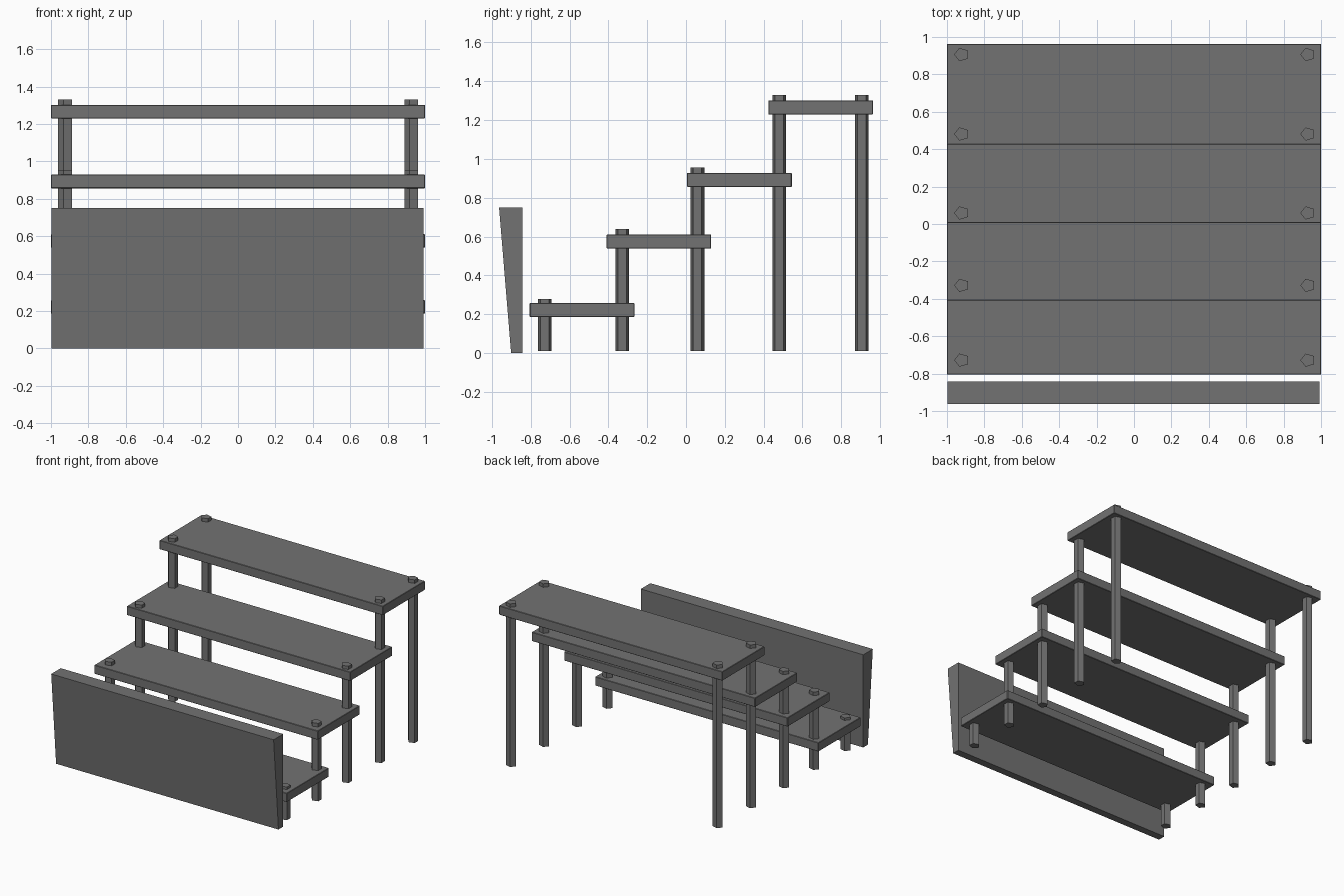
import bpy, bmesh, math

if "Cube" in bpy.data.objects:
    bpy.data.objects.remove(bpy.data.objects["Cube"])

# Dark grey finish shared by all parts
dark = bpy.data.materials.new("dark_grey")
dark.diffuse_color = (0.17, 0.17, 0.17, 1.0)
dark.use_nodes = True
dark.node_tree.nodes["Principled BSDF"].inputs["Base Color"].default_value = dark.diffuse_color


def prism(name, outline, depth, to_xyz, bevel=0.0):
    """Extrude a 2D outline between two depths; to_xyz maps (a, b, depth) to space."""
    bm = bmesh.new()
    rings = [[bm.verts.new(to_xyz(a, b, d)) for a, b in outline] for d in depth]
    n = len(outline)
    bm.faces.new(rings[0])
    bm.faces.new(rings[1])
    for i in range(n):
        j = (i + 1) % n
        bm.faces.new((rings[0][i], rings[0][j], rings[1][j], rings[1][i]))
    bmesh.ops.recalc_face_normals(bm, faces=bm.faces[:])
    if bevel:
        bmesh.ops.bevel(bm, geom=bm.edges[:], offset=bevel, segments=1,
                        affect='EDGES', profile=0.5)
    mesh = bpy.data.meshes.new(name)
    bm.to_mesh(mesh)
    bm.free()
    mesh.materials.append(dark)
    obj = bpy.data.objects.new(name, mesh)
    bpy.context.collection.objects.link(obj)
    return obj


def side_profile(a, b, d):
    return (d, a, b)


def plan_profile(a, b, d):
    return (a, b, d)


# Stepped shelf boards: front y, back y, bottom z, top z
shelves = [(-0.805, -0.266, 0.186, 0.258),
           (-0.409, 0.130, 0.539, 0.611),
           (0.006, 0.545, 0.856, 0.929),
           (0.424, 0.963, 1.229, 1.302)]
for i, (y0, y1, z0, z1) in enumerate(shelves):
    prism(f"shelf_{i + 1}", [(y0, z0), (y1, z0), (y1, z1), (y0, z1)],
          (-1.0, 1.0), side_profile, bevel=0.003)

# Five-sided posts passing through the boards: y, top z
posts = [(-0.728, 0.278), (-0.328, 0.640), (0.059, 0.955),
         (0.481, 1.330), (0.906, 1.330)]
for i, (y, top) in enumerate(posts):
    for side, x in (("left", -0.921), ("right", 0.930)):
        ring = [(x + 0.041 * math.cos(math.pi + k * math.tau / 5),
                 y + 0.037 * math.sin(math.pi + k * math.tau / 5)) for k in range(5)]
        prism(f"post_{side}_{i + 1}", ring, (0.01, top), plan_profile)

# Front counter panel, thicker toward the top
prism("front_panel", [(-0.901, 0), (-0.841, 0), (-0.841, 0.75), (-0.963, 0.75)],
      (-0.998, 0.993), side_profile)
